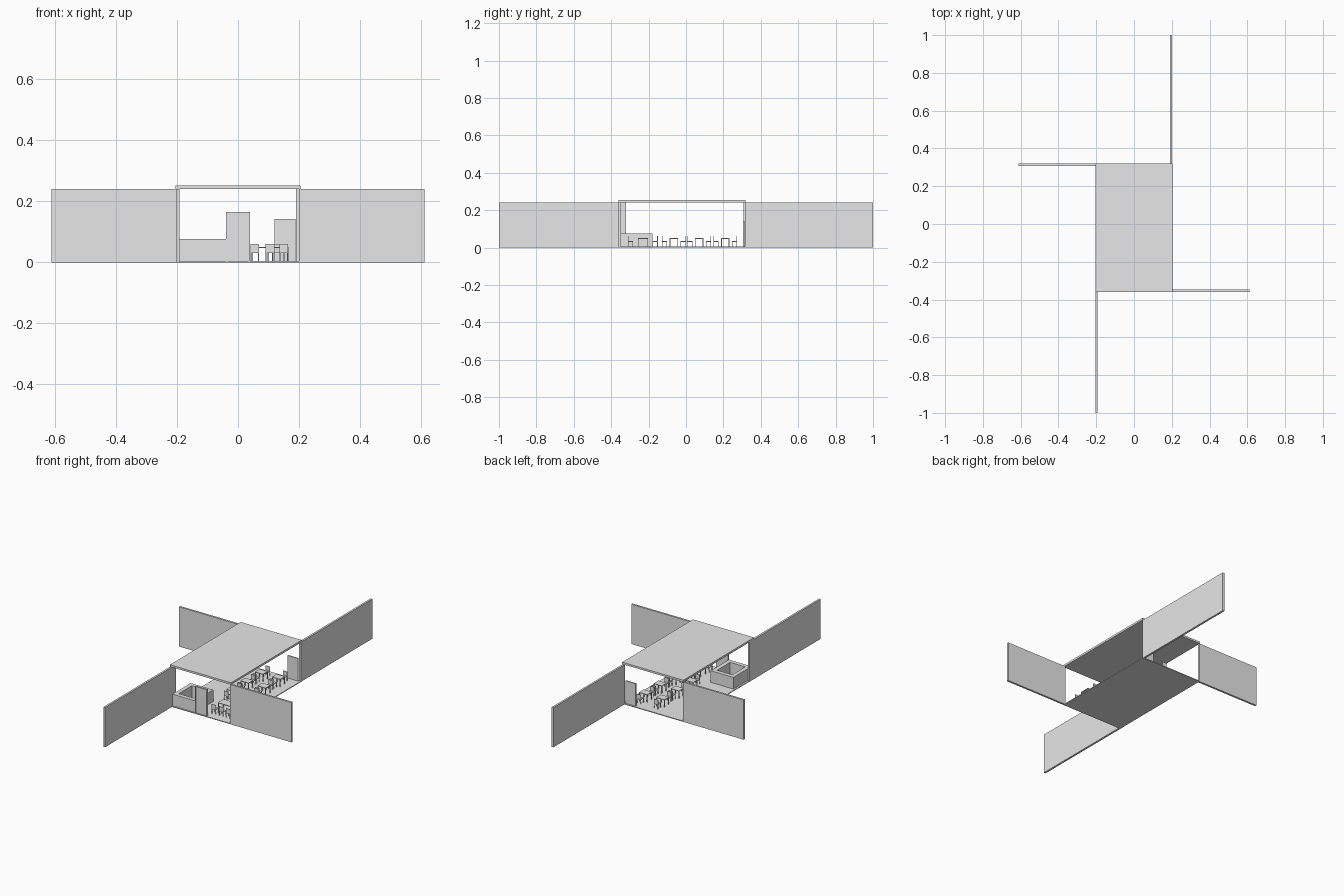
import bpy

cube = bpy.data.objects.get("Cube")
if cube:
    bpy.data.objects.remove(cube, do_unlink=True)

grey = bpy.data.materials.new("light grey")
grey.use_nodes = True
grey.diffuse_color = (0.8, 0.8, 0.8, 1)
grey.node_tree.nodes["Principled BSDF"].inputs["Base Color"].default_value = (0.8, 0.8, 0.8, 1)

FACES = [(0, 1, 3, 2), (4, 6, 7, 5), (0, 4, 5, 1), (2, 3, 7, 6), (0, 2, 6, 4), (1, 5, 7, 3)]


def boxes(name, parts):
    """One object made of boxes, each given as x, y and z ranges."""
    verts, faces = [], []
    for xs, ys, zs in parts:
        base = len(verts)
        verts += [(x, y, z) for x in xs for y in ys for z in zs]
        faces += [tuple(base + i for i in f) for f in FACES]
    mesh = bpy.data.meshes.new(name)
    mesh.from_pydata(verts, [], faces)
    mesh.materials.append(grey)
    obj = bpy.data.objects.new(name, mesh)
    bpy.context.collection.objects.link(obj)
    return obj


def span(centre, size):
    return (centre - size / 2, centre + size / 2)


def legs(x, y, w, d, top, t=0.004):
    return [(span(x + sx * (w - t) / 2, t), span(y + sy * (d - t) / 2, t), (FLOOR, top))
            for sx in (-1, 1) for sy in (-1, 1)]


def table(x, y, w, d):
    boxes("table", [(span(x, w), span(y, d), (0.047, 0.051))] + legs(x, y, w, d, 0.047))


def chair(x, y, side):
    """Chair whose back is on the given side along y."""
    s = 0.028
    back = span(y + side * (s / 2 - 0.0015), 0.003)
    boxes("chair", [(span(x, s), span(y, s), (0.031, 0.034)),
                    (span(x, s), back, (0.034, 0.061))] + legs(x, y, s, s, 0.031, 0.003))


FLOOR = 0.005
WALL = 0.241

# Floor and roof slabs
boxes("floor", [((-0.203, 0.203), (-0.36, 0.319), (0, FLOOR))])
boxes("roof", [((-0.205, 0.205), (-0.36, 0.319), (WALL, 0.253))])

# Four garden walls in a pinwheel
boxes("front_garden_wall", [((-0.204, -0.192), (-1, -0.32), (0, WALL))])
boxes("back_garden_wall", [((0.19, 0.202), (0.315, 1), (0, WALL))])
boxes("left_garden_wall", [((0.2, 0.611), (-0.36, -0.348), (0, WALL))])
boxes("right_garden_wall", [((-0.611, -0.202), (0.307, 0.319), (0, WALL))])

# Doors
boxes("front_door", [((-0.035, 0.035), (-0.355, -0.349), (FLOOR, 0.16))])
boxes("front_door_frame", [((-0.04, -0.035), (-0.357, -0.347), (FLOOR, 0.16)),
                           ((0.035, 0.04), (-0.357, -0.347), (FLOOR, 0.16)),
                           ((-0.04, 0.04), (-0.357, -0.347), (0.16, 0.165))])
boxes("back_door", [((0.12, 0.189), (0.305, 0.312), (FLOOR, 0.142))])

# Hollow service counter
boxes("counter", [((-0.192, -0.04), (-0.355, -0.33), (FLOOR, 0.076)),
                  ((-0.192, -0.04), (-0.205, -0.18), (FLOOR, 0.076)),
                  ((-0.192, -0.167), (-0.33, -0.205), (FLOOR, 0.076)),
                  ((-0.065, -0.04), (-0.33, -0.205), (FLOOR, 0.076))])

# Long table by the entrance
table(0.105, -0.23, 0.12, 0.055)
for x in (0.055, 0.105, 0.15):
    chair(x, -0.297, -1)
    chair(x, -0.165, 1)

# Two rows of small tables
for x in (0.01, 0.125):
    for y in (-0.065, 0.07, 0.21):
        table(x, y, 0.055, 0.045)
        for side in (-1, 1):
            chair(x, y + side * 0.05, side)
